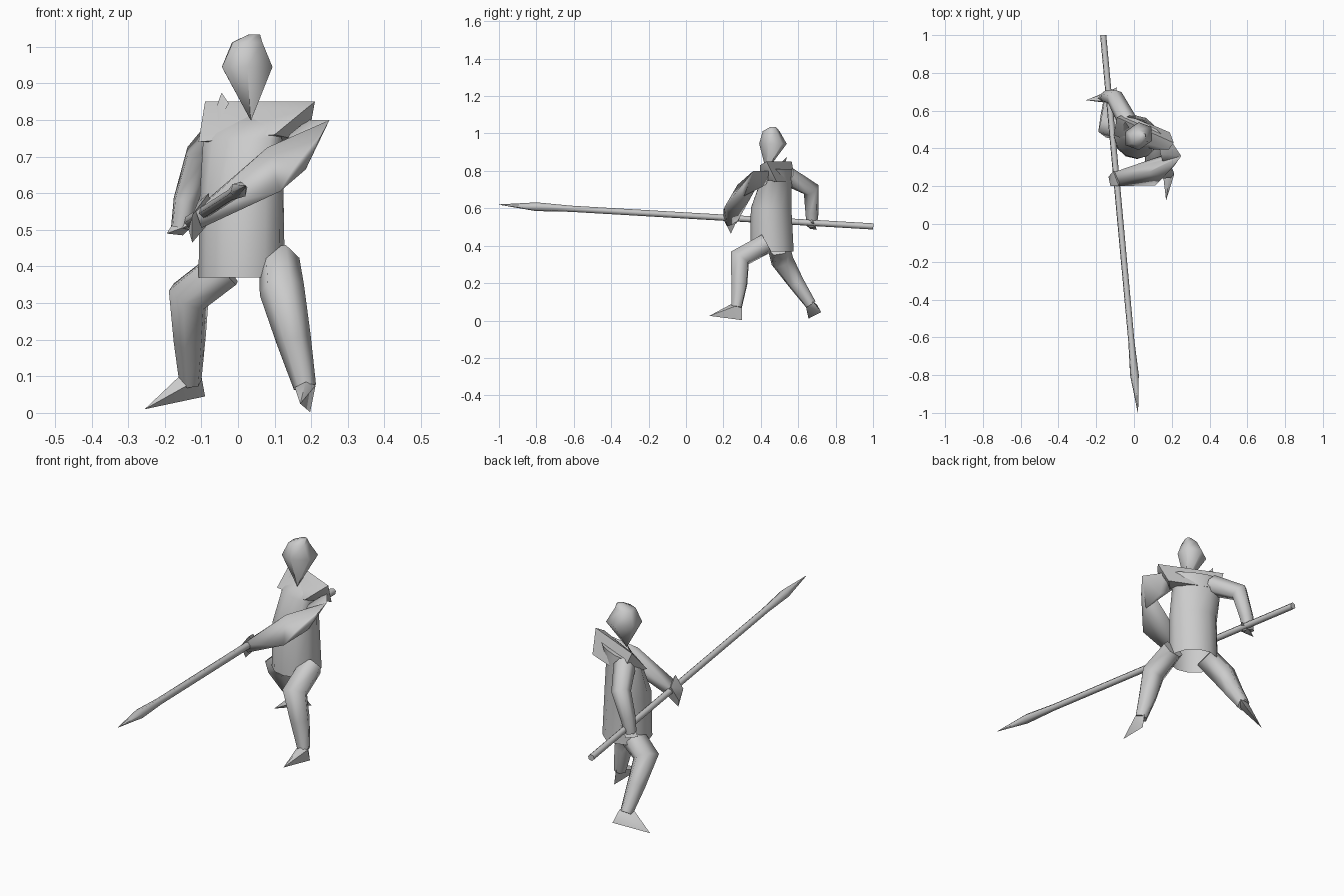
import bpy, bmesh, math
from mathutils import Vector

cube = bpy.data.objects.get("Cube")
if cube:
    bpy.data.objects.remove(cube, do_unlink=True)

# One plain grey for everything
grey = bpy.data.materials.new("plain_grey")
grey.use_nodes = True
GREY = (0.6, 0.6, 0.6, 1.0)
grey.diffuse_color = GREY
grey.node_tree.nodes["Principled BSDF"].inputs["Base Color"].default_value = GREY


def finish(name, bm, angle):
    bmesh.ops.recalc_face_normals(bm, faces=bm.faces[:])
    mesh = bpy.data.meshes.new(name)
    bm.to_mesh(mesh)
    bm.free()
    mesh.materials.append(grey)
    ob = bpy.data.objects.new(name, mesh)
    bpy.context.collection.objects.link(ob)
    bpy.ops.object.select_all(action='DESELECT')
    ob.select_set(True)
    bpy.context.view_layer.objects.active = ob
    bpy.ops.object.shade_smooth_by_angle(angle=math.radians(angle))


def loft(name, rings, open_start=False):
    """Skin a list of rings of points and cap the ends."""
    bm = bmesh.new()
    loops = [[bm.verts.new(p) for p in ring] for ring in rings]
    n = len(loops[0])
    for a, b in zip(loops, loops[1:]):
        for i in range(n):
            j = (i + 1) % n
            bm.faces.new((a[i], a[j], b[j], b[i]))
    if not open_start:
        bm.faces.new(loops[0])
    bm.faces.new(loops[-1])
    bmesh.ops.remove_doubles(bm, verts=bm.verts[:], dist=0.0005)
    finish(name, bm, 65)


def limb(name, path, sides=6):
    """Tapered tube along (x, y, z, radius) points, without twist."""
    pts = [Vector(p[:3]) for p in path]
    u = Vector((1, 0.1, 0.3))
    rings = []
    for k, p in enumerate(pts):
        before = (p - pts[k - 1]).normalized() if k else Vector()
        after = (pts[k + 1] - p).normalized() if k < len(pts) - 1 else Vector()
        axis = (before + after).normalized()
        u = (u - axis * u.dot(axis)).normalized()
        v = axis.cross(u)
        r = path[k][3]
        rings.append([p + r * (math.cos(t) * u + math.sin(t) * v)
                      for t in (2 * math.pi * i / sides for i in range(sides))])
    loft(name, rings)


def stack(name, levels, sides, yaw, open_start=False):
    """Horizontal ellipses (x, y, z, rx, ry), turned by yaw degrees."""
    c, s = math.cos(math.radians(yaw)), math.sin(math.radians(yaw))
    rings = []
    for x, y, z, rx, ry in levels:
        ring = []
        for i in range(sides):
            t = 2 * math.pi * i / sides
            a, b = rx * math.cos(t), ry * math.sin(t)
            ring.append((x + a * c - b * s, y + a * s + b * c, z))
        rings.append(ring)
    loft(name, rings, open_start)


def hull(name, pts, angle=30):
    """Faceted convex solid."""
    bm = bmesh.new()
    for p in pts:
        bm.verts.new(p)
    bmesh.ops.convex_hull(bm, input=bm.verts[:])
    finish(name, bm, angle)


# Tunic, open at the hem, and head
stack("tunic", [(0.010, 0.460, 0.37, 0.119, 0.115),
                (0.010, 0.455, 0.60, 0.117, 0.106),
                (0.013, 0.483, 0.75, 0.119, 0.072),
                (0.050, 0.495, 0.81, 0.130, 0.042)], 12, -28, True)
stack("head", [(0.035, 0.43, 0.80, 0.001, 0.001),
               (0.025, 0.465, 0.945, 0.084, 0.070),
               (0.025, 0.455, 1.012, 0.048, 0.044),
               (0.045, 0.465, 1.034, 0.018, 0.016)], 6, 35)

# Wide shoulder cape and the small spike beside the neck
hull("shoulder_cape", [(0.21, 0.43, 0.85), (-0.09, 0.565, 0.85),
                       (0.19, 0.485, 0.74), (-0.045, 0.585, 0.74),
                       (0.185, 0.395, 0.83), (-0.085, 0.535, 0.83),
                       (0.10, 0.395, 0.76), (-0.108, 0.47, 0.74)])
hull("collar_spike", [(-0.055, 0.49, 0.795), (-0.025, 0.51, 0.845),
                      (-0.045, 0.54, 0.875), (-0.068, 0.52, 0.81)])

# Left arm reaching across the body to the front grip
hull("left_upper_arm", [(0.19, 0.45, 0.80), (0.14, 0.37, 0.76), (0.13, 0.43, 0.73),
                        (0.25, 0.36, 0.80), (0.185, 0.31, 0.665), (0.17, 0.40, 0.71),
                        (0.15, 0.335, 0.75)], 80)
hull("left_forearm", [(0.25, 0.36, 0.80), (0.185, 0.30, 0.665), (0.17, 0.37, 0.70),
                      (0.115, 0.205, 0.605), (0.12, 0.30, 0.742), (0.08, 0.275, 0.725),
                      (0.215, 0.31, 0.735), (0.15, 0.25, 0.665),
                      (0.05, 0.28, 0.69), (0.0, 0.21, 0.56), (-0.115, 0.20, 0.55),
                      (-0.105, 0.275, 0.565), (-0.10, 0.22, 0.505), (-0.09, 0.27, 0.52)], 80)
hull("left_hand", [(-0.08, 0.20, 0.60), (-0.125, 0.20, 0.54), (-0.11, 0.28, 0.575),
                   (-0.135, 0.25, 0.50), (-0.125, 0.24, 0.465), (-0.07, 0.27, 0.53)], 50)

# Right arm bent behind the body to the rear grip
limb("right_arm", [(-0.035, 0.545, 0.77, 0.052), (-0.102, 0.670, 0.70, 0.046),
                   (-0.143, 0.674, 0.58, 0.036), (-0.157, 0.672, 0.505, 0.028)])
hull("right_hand", [(-0.195, 0.665, 0.49), (-0.15, 0.70, 0.485), (-0.14, 0.64, 0.51),
                    (-0.105, 0.68, 0.53), (-0.15, 0.66, 0.56)], 50)

# Legs: left one forward, right one trailing
limb("left_leg", [(0.113, 0.43, 0.412, 0.056), (0.12, 0.288, 0.335, 0.062),
                  (0.152, 0.285, 0.20, 0.048), (0.183, 0.27, 0.07, 0.031)])
hull("left_foot", [(0.155, 0.25, 0.07), (0.212, 0.26, 0.075), (0.185, 0.237, 0.085),
                   (0.185, 0.30, 0.08), (0.197, 0.30, 0.002), (0.17, 0.125, 0.025)], 60)
limb("right_leg", [(-0.035, 0.495, 0.395, 0.060), (-0.135, 0.515, 0.318, 0.062),
                   (-0.132, 0.59, 0.20, 0.045), (-0.13, 0.668, 0.085, 0.031)])
hull("right_foot", [(-0.16, 0.65, 0.10), (-0.13, 0.64, 0.08), (-0.10, 0.68, 0.10),
                    (-0.09, 0.723, 0.045), (-0.13, 0.70, 0.085), (-0.255, 0.655, 0.01)], 60)


# Spear: straight shaft swelling into a pointed head
def on_spear(y, r):
    f = (1 - y) / 2
    return (-0.163 + 0.184 * f, y, 0.503 + 0.117 * f, r)


limb("spear", [on_spear(y, r) for y, r in
               ((1.0, 0.017), (-0.62, 0.017), (-0.80, 0.024), (-1.0, 0.001))])
